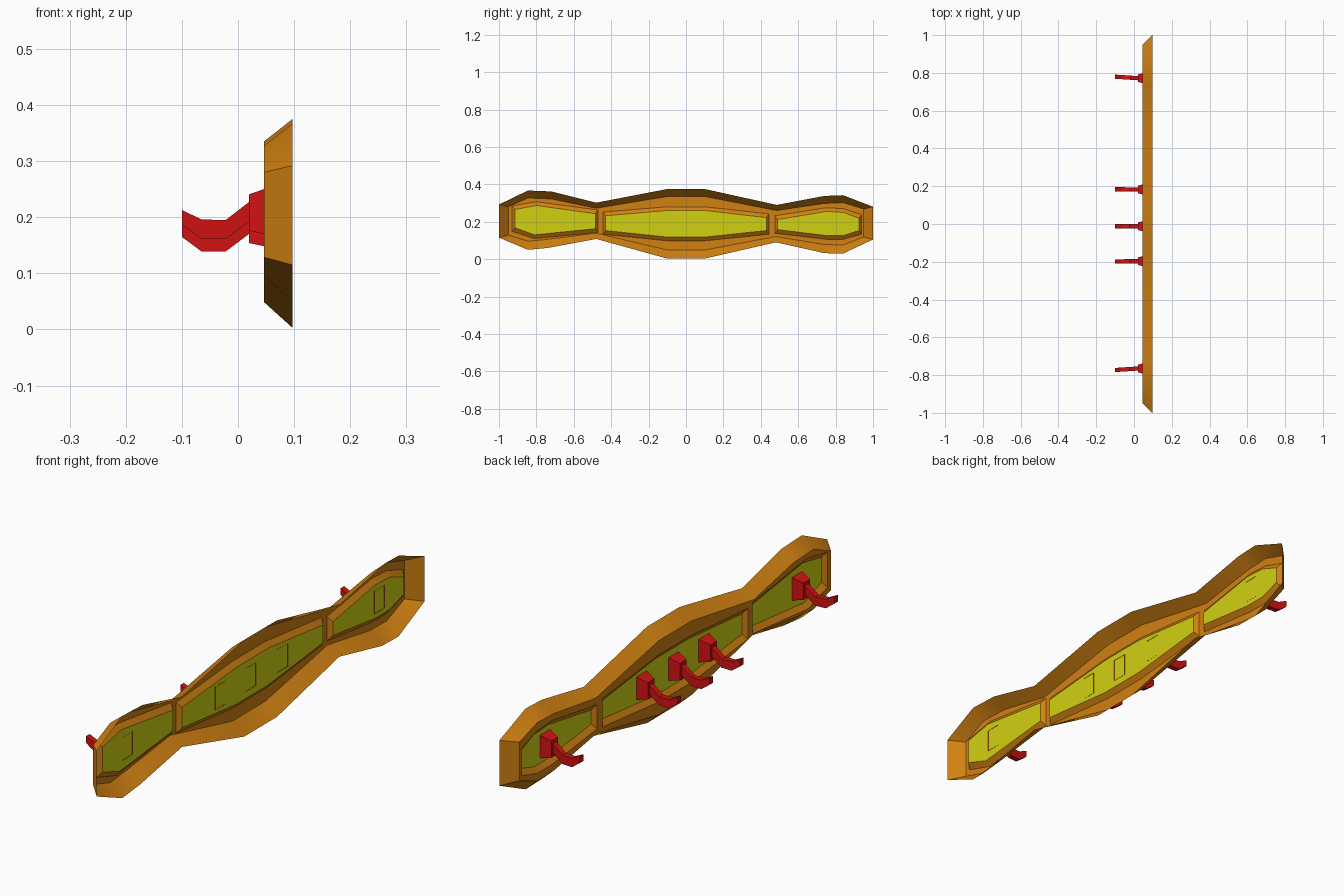
import bpy, bmesh, math

cube = bpy.data.objects.get("Cube")
if cube:
    bpy.data.objects.remove(cube)


def material(name, rgb):
    m = bpy.data.materials.new(name)
    m.use_nodes = True
    color = (*rgb, 1)
    m.diffuse_color = color
    m.node_tree.nodes["Principled BSDF"].inputs["Base Color"].default_value = color
    return m


orange = material("orange", (0.64, 0.22, 0.006))
yellow = material("yellow", (0.64, 0.64, 0.006))
red = material("red", (0.64, 0.006, 0.006))

RIM_X, BACK_X, PANEL_X = 0.097, 0.046, 0.062


def finish(bm, name, mat):
    mesh = bpy.data.meshes.new(name)
    bm.to_mesh(mesh)
    bm.free()
    mesh.materials.append(mat)
    obj = bpy.data.objects.new(name, mesh)
    bpy.context.collection.objects.link(obj)
    return obj


def ring(bm, x, outline):
    return [bm.verts.new((x, y, z)) for y, z in outline]


def bridge(bm, a, b):
    for i in range(len(a)):
        j = (i + 1) % len(a)
        bm.faces.new((a[i], a[j], b[j], b[i]))


def grow(outline, dy, dz):
    """Move end points by dy lengthwise and every point by dz away from the middle."""
    ys = [p[0] for p in outline]
    mid = sum(p[1] for p in outline) / len(outline)
    lo, hi = min(ys) + 0.02, max(ys) - 0.02
    return [(y + (dy if y > hi else -dy if y < lo else 0),
             z + (dz if z > mid else -dz)) for y, z in outline]


# Outlines as (y, z): scalloped rim, and three panels
rim_top = [(-1, .292), (-.845, .367), (-.72, .362), (-.48, .302), (-.1, .375), (.1, .375),
           (.485, .29), (.74, .338), (.84, .342), (1, .28)]
rim_low = [(1, .105), (.84, .03), (.74, .032), (.48, .09), (.1, .003), (-.1, .003),
           (-.48, .108), (-.74, .06), (-.845, .05), (-1, .115)]
rim = rim_top + rim_low
back = [(math.copysign(.95, y), z + (-.012 if z > .2 else .014)) if abs(y) == 1
        else (y, z + (-.04 if z > .2 else .046)) for y, z in rim]
# Necks keep a little more height
back = [(y, z + (.01 if z > .2 else -.015)) if .4 < abs(y) < .5 else (y, z) for y, z in back]

panels = {
    "front_panel": [(-.915, .265), (-.8, .287), (-.485, .243), (-.485, .163), (-.81, .13), (-.915, .168)],
    "middle_panel": [(-.43, .232), (-.1, .26), (.1, .26), (.43, .222),
                     (.43, .153), (.1, .118), (-.1, .118), (-.43, .153)],
    "rear_panel": [(.49, .212), (.75, .255), (.84, .25), (.925, .218),
                   (.925, .153), (.84, .126), (.75, .126), (.49, .158)],
}

# Frame: flared rim, flat back with three openings, raised step around each opening
bm = bmesh.new()
outer = ring(bm, RIM_X, rim)
inner = ring(bm, BACK_X, back)
bridge(bm, outer, inner)
loops = [inner]
for outline in panels.values():
    foot = ring(bm, BACK_X, grow(outline, .014, .02))
    top = ring(bm, PANEL_X, outline)
    bridge(bm, foot, top)
    loops.append(foot)
edges = []
for loop in loops:
    edges += [bm.edges.get((loop[i - 1], loop[i])) for i in range(len(loop))]
bmesh.ops.triangle_fill(bm, edges=edges, use_beauty=True, use_dissolve=False, normal=(1, 0, 0))
bmesh.ops.recalc_face_normals(bm, faces=bm.faces)
frame = finish(bm, "frame", orange)
bpy.context.view_layer.objects.active = frame
frame.select_set(True)
bpy.ops.object.shade_smooth_by_angle(angle=math.radians(30))

# Yellow panels
for name, outline in panels.items():
    bm = bmesh.new()
    bm.faces.new(ring(bm, PANEL_X, outline))
    bmesh.ops.recalc_face_normals(bm, faces=bm.faces)
    finish(bm, name, yellow)


def rect(bm, x, y, half, low, high):
    return ring(bm, x, [(y - half, low), (y + half, low), (y + half, high), (y - half, high)])


def hook(name, y, lift, lean):
    bm = bmesh.new()
    # Tapered base, open where it meets the panel
    a = rect(bm, PANEL_X + .001, y, .031, .145 + lift, .234 + lift)
    b = rect(bm, .02, y, .02, .154 + lift, .219 + lift)
    bridge(bm, a, b)
    bm.faces.new(b)
    # Curved arm
    sections = [(.022, .172, .207), (-.022, .139, .173), (-.065, .139, .174), (-.1, .165, .191)]
    rings = [rect(bm, x, y + lean * (.02 - x) / .12, .011, lo + lift, hi + lift)
             for x, lo, hi in sections]
    for r, s in zip(rings, rings[1:]):
        bridge(bm, r, s)
    bm.faces.new(rings[0])
    bm.faces.new(rings[-1])
    bmesh.ops.recalc_face_normals(bm, faces=bm.faces)
    finish(bm, name, red)


# Five hooks along the rack
for i, (y, lift, lean) in enumerate([(-.765, .022, -.008), (-.197, 0, -.001), (-.012, 0, 0),
                                     (.183, 0, .001), (.772, 0, .008)]):
    hook(f"hook_{i + 1}", y, lift, lean)
